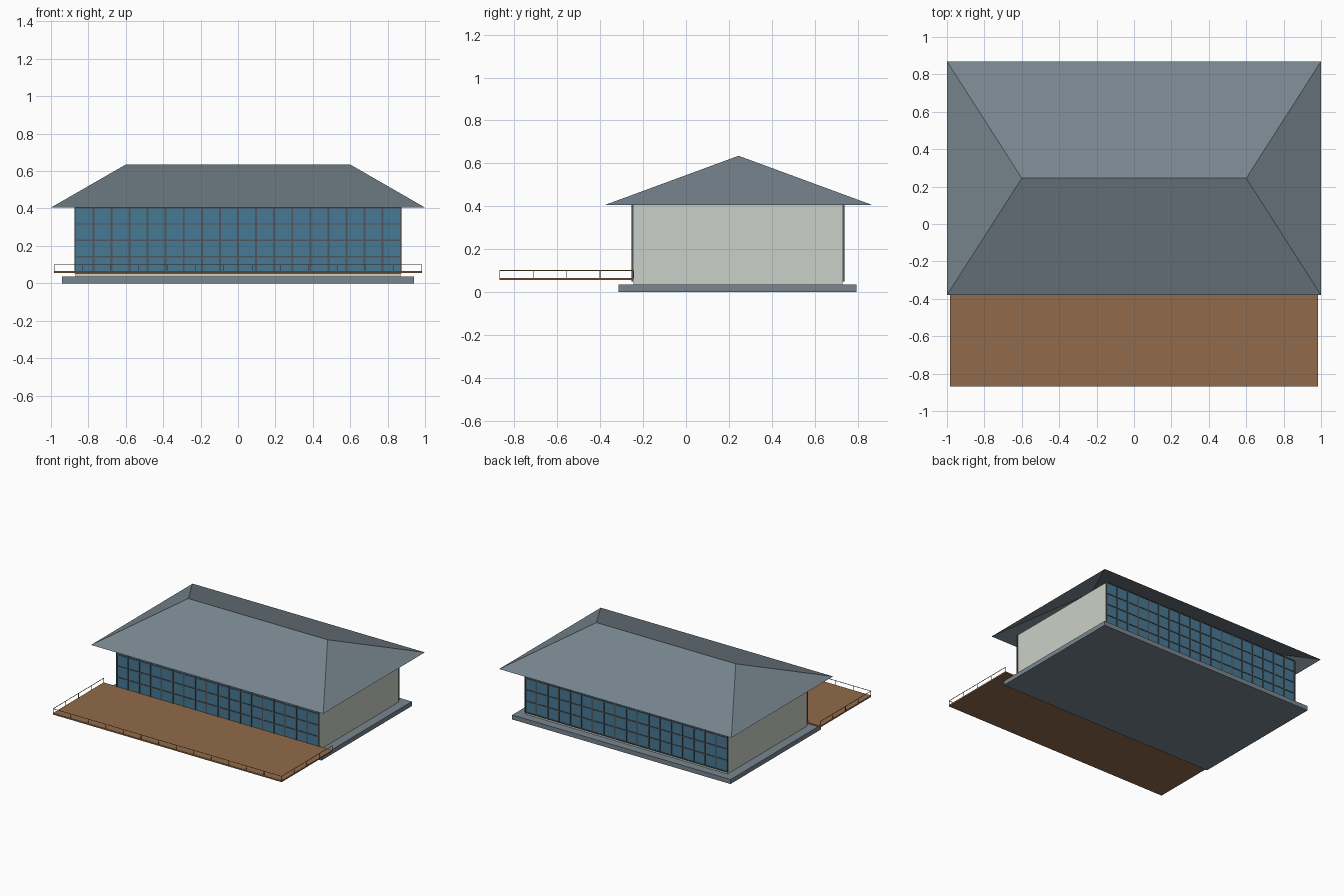
import bpy
import bmesh
from mathutils import Matrix

cube = bpy.data.objects.get("Cube")
if cube:
    bpy.data.objects.remove(cube, do_unlink=True)


def material(name, rgb):
    """Flat material from 8-bit display values, converted to linear."""
    colour = [((c / 255 + 0.055) / 1.055) ** 2.4 for c in rgb] + [1]
    mat = bpy.data.materials.new(name)
    mat.use_nodes = True
    mat.diffuse_color = colour
    mat.node_tree.nodes["Principled BSDF"].inputs["Base Color"].default_value = colour
    return mat


SLATE = material("slate grey", (120, 134, 143))
PLASTER = material("pale plaster", (203, 208, 200))
GLASS = material("blue glass", (71, 120, 147))
FRAME = material("dark frame", (78, 86, 91))
WOOD = material("brown wood", (145, 106, 74))
RAIL = material("tan rail", (150, 120, 82))


def finish(name, bm, mat):
    mesh = bpy.data.meshes.new(name)
    bm.to_mesh(mesh)
    bm.free()
    mesh.materials.append(mat)
    obj = bpy.data.objects.new(name, mesh)
    bpy.context.collection.objects.link(obj)
    return obj


def add_box(bm, x, y, z):
    """Box from (low, high) ranges on each axis."""
    ranges = (x, y, z)
    centre = [(a + b) / 2 for a, b in ranges]
    size = [b - a for a, b in ranges]
    matrix = Matrix.Translation(centre) @ Matrix.Diagonal(size + [1])
    bmesh.ops.create_cube(bm, size=1, matrix=matrix)


def box(name, mat, x, y, z):
    bm = bmesh.new()
    add_box(bm, x, y, z)
    return finish(name, bm, mat)


def around(c, width):
    return (c - width / 2, c + width / 2)


def steps(low, high, count):
    return [low + (high - low) * i / count for i in range(count + 1)]


# Foundation, walls and deck
HALF, EAVE = 0.87, 0.405
FRONT, BACK = -0.245, 0.73
box("foundation_slab", SLATE, (-0.94, 0.94), (-0.315, 0.795), (0, 0.035))
box("house_walls", PLASTER, (-HALF, HALF), (FRONT, BACK), (0.035, EAVE))
DECK_X, DECK_Y, DECK_Z = 0.985, -0.87, 0.066
box("deck", WOOD, (-DECK_X, DECK_X), (DECK_Y, FRONT), (0.055, DECK_Z))

# Glazed walls with a grid of mullions
SILL = 0.053
for side, y, out in (("front", FRONT, -1), ("back", BACK, 1)):
    pane = sorted((y, y + out * 0.004))
    bars = sorted((y, y + out * 0.008))
    box(side + "_glazing", GLASS, (-HALF, HALF), pane, (SILL, EAVE))
    bm = bmesh.new()
    for x in steps(-HALF, HALF, 18):
        add_box(bm, around(x, 0.01), bars, (SILL, EAVE))
    for z in steps(SILL, EAVE, 4):
        add_box(bm, (-HALF, HALF), bars, around(z, 0.008))
    finish(side + "_mullions", bm, FRAME)

# Hipped roof shell, open underneath
bm = bmesh.new()
low, high, mid, top, ridge = -0.38, 0.87, 0.245, 0.635, 0.6
a, b, c, d = [bm.verts.new((x, y, EAVE)) for x, y in
              ((-1, low), (1, low), (1, high), (-1, high))]
left, right = [bm.verts.new((x, mid, top)) for x in (-ridge, ridge)]
for face in ((a, b, right, left), (b, c, right), (c, d, left, right), (d, a, left)):
    bm.faces.new(face)
finish("hipped_roof", bm, SLATE)

# Thin railing on the front and sides of the deck
bm = bmesh.new()
THIN, RAIL_Z = 0.003, 0.1
edge = DECK_X - THIN / 2
front_edge = DECK_Y + THIN / 2
posts = [(x, front_edge) for x in steps(-edge, edge, 13)]
for x in (-edge, edge):
    posts += [(x, y) for y in steps(front_edge, FRONT, 4)[1:]]
    add_box(bm, around(x, THIN), (DECK_Y, FRONT), around(RAIL_Z, THIN))
add_box(bm, (-DECK_X, DECK_X), around(front_edge, THIN), around(RAIL_Z, THIN))
for x, y in posts:
    add_box(bm, around(x, THIN), around(y, THIN), (DECK_Z, RAIL_Z))
finish("deck_railing", bm, RAIL)
